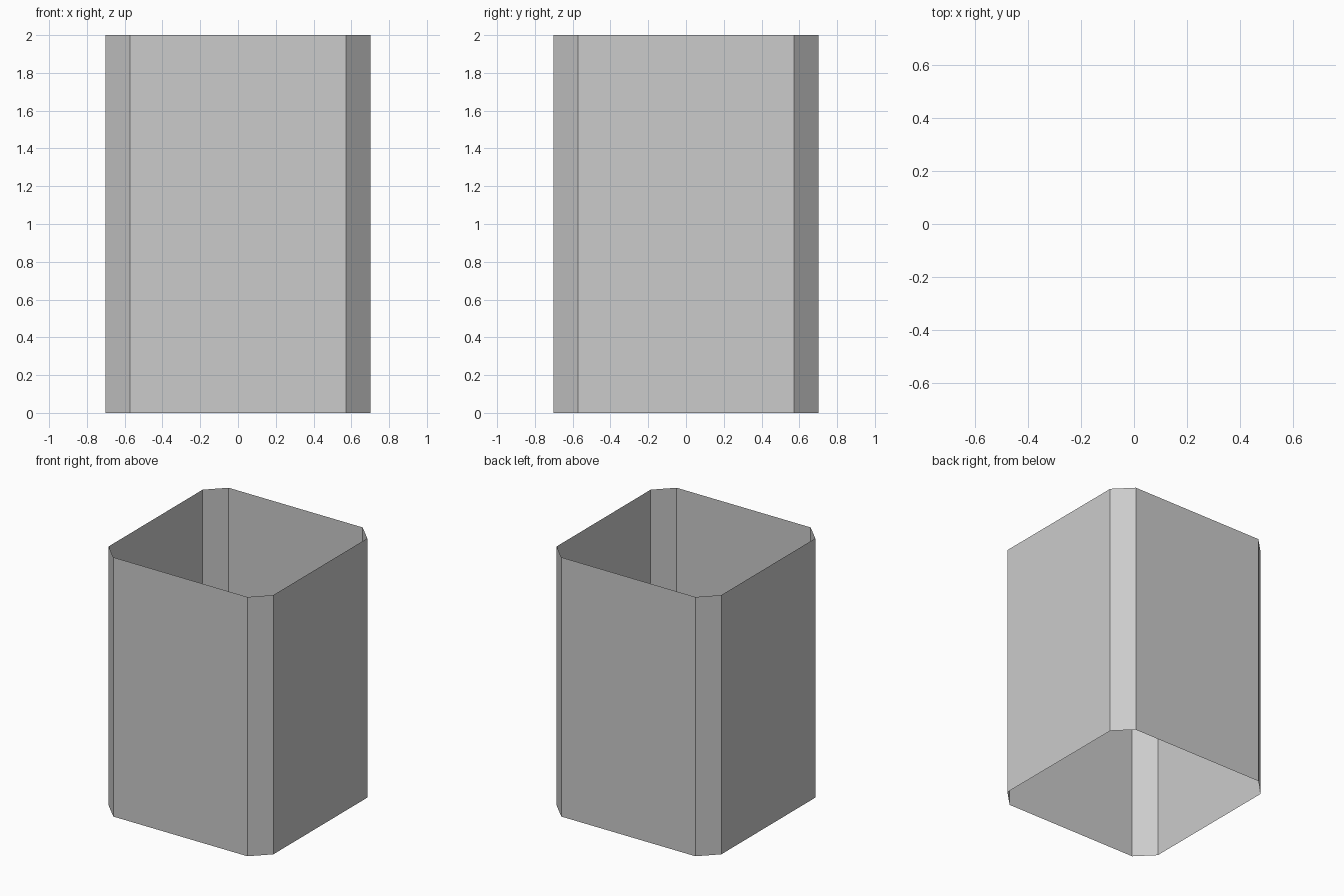
import bpy, bmesh
from mathutils import Matrix

if "Cube" in bpy.data.objects:
    bpy.data.objects.remove(bpy.data.objects["Cube"])

WIDTH, HEIGHT, CHAMFER = 1.405, 2.0, 0.13

# Square block standing on the ground
bm = bmesh.new()
bmesh.ops.create_cube(bm, size=1, matrix=Matrix.Translation((0, 0, HEIGHT / 2))
                      @ Matrix.Diagonal((WIDTH, WIDTH, HEIGHT, 1)))

# Flat chamfer on the four upright corners
uprights = [e for e in bm.edges if abs(e.verts[0].co.z - e.verts[1].co.z) > 1]
bmesh.ops.bevel(bm, geom=uprights, offset=CHAMFER, offset_type='OFFSET',
                segments=1, affect='EDGES')

# Open both ends, leaving a thin-walled sleeve
bm.normal_update()
caps = [f for f in bm.faces if abs(f.normal.z) > 0.9]
bmesh.ops.delete(bm, geom=caps, context='FACES_ONLY')

mesh = bpy.data.meshes.new("open_sleeve")
bm.to_mesh(mesh)
bm.free()
sleeve = bpy.data.objects.new("open_sleeve", mesh)
bpy.context.collection.objects.link(sleeve)
